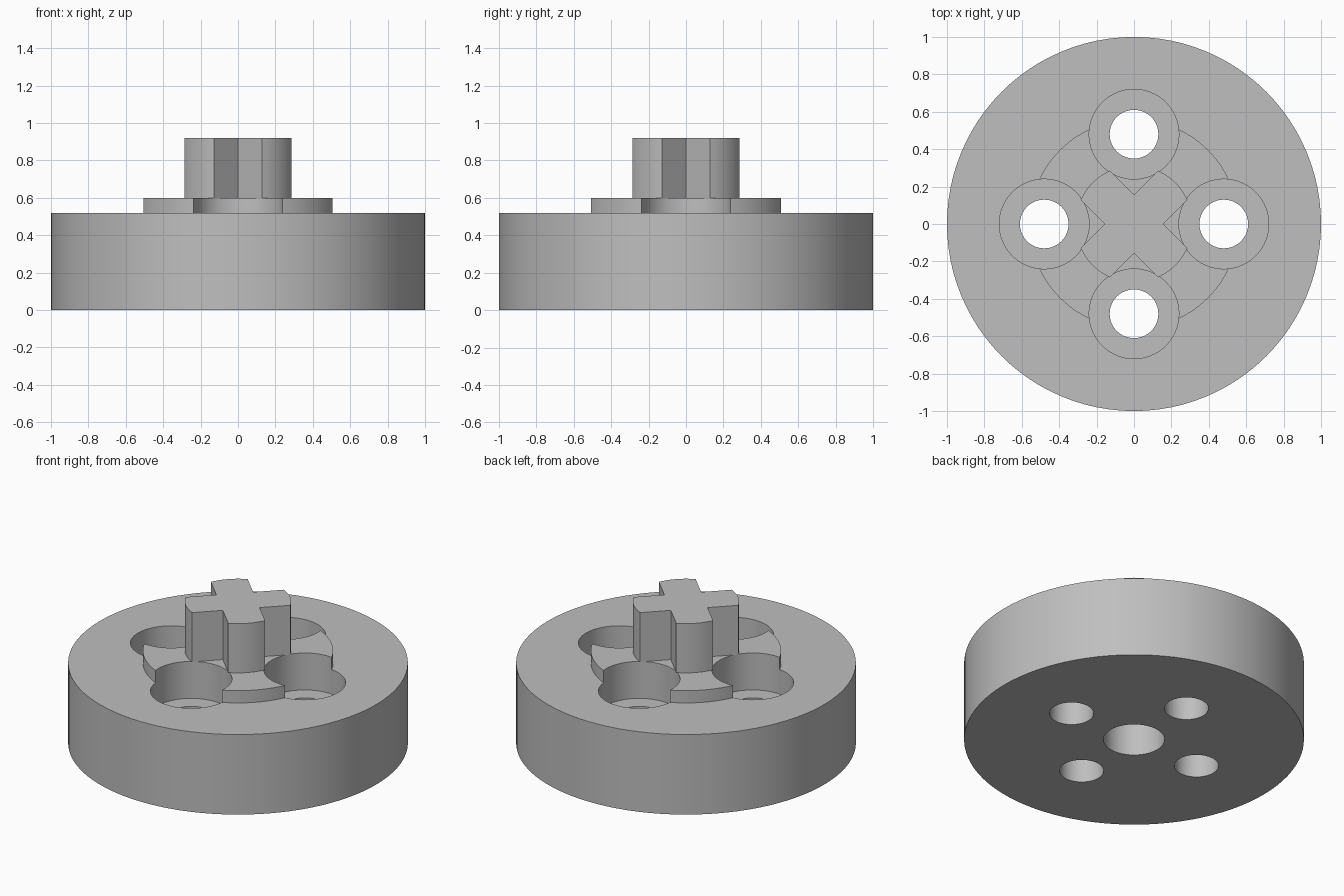
import bpy, bmesh, math

if "Cube" in bpy.data.objects:
    bpy.data.objects.remove(bpy.data.objects["Cube"])

SEG = 96
grey = bpy.data.materials.new("mid_grey")
grey.diffuse_color = (0.52, 0.52, 0.52, 1)
grey.use_nodes = True
grey.node_tree.nodes["Principled BSDF"].inputs["Base Color"].default_value = grey.diffuse_color


def finish(name, bm):
    bmesh.ops.recalc_face_normals(bm, faces=bm.faces)
    me = bpy.data.meshes.new(name)
    bm.to_mesh(me)
    bm.free()
    me.materials.append(grey)
    ob = bpy.data.objects.new(name, me)
    bpy.context.collection.objects.link(ob)
    return ob


def lathe(name, profile, seg=SEG, centre=(0, 0)):
    """Spin an (r, z) profile whose ends lie on the axis into a closed solid."""
    bm = bmesh.new()
    rings = []
    for r, z in profile:
        n = seg if r else 1
        rings.append([bm.verts.new((centre[0] + r * math.cos(2 * math.pi * i / seg),
                                    centre[1] + r * math.sin(2 * math.pi * i / seg), z))
                      for i in range(n)])
    for a, b in zip(rings, rings[1:]):
        for i in range(seg):
            quad = [a[i % len(a)], a[(i + 1) % len(a)], b[(i + 1) % len(b)], b[i % len(b)]]
            bm.faces.new(list(dict.fromkeys(quad)))
    return finish(name, bm)


def smooth(ob):
    bpy.ops.object.select_all(action='DESELECT')
    bpy.context.view_layer.objects.active = ob
    ob.select_set(True)
    bpy.ops.object.shade_smooth_by_angle(angle=math.radians(30))


# Disc with raised collar and a blind shaft bore underneath
hub = lathe("hub_disc", [(0, 0.40), (0.18, 0.40), (0.18, 0), (1, 0), (1, 0.52),
                         (0.56, 0.52), (0.56, 0.60), (0, 0.60)])

# Four counterbored screw holes
cutters = []
for k in range(4):
    a = k * math.pi / 2
    c = (0.48 * math.cos(a), 0.48 * math.sin(a))
    cut = lathe(f"screw_hole_cutter_{k + 1}", [(0, -0.1), (0.13, -0.1), (0.13, 0.36),
                                               (0.24, 0.36), (0.24, 0.8), (0, 0.8)], 64, c)
    mod = hub.modifiers.new("screw_hole", 'BOOLEAN')
    mod.operation, mod.solver, mod.object = 'DIFFERENCE', 'EXACT', cut
    cutters.append(cut)
bpy.context.view_layer.objects.active = hub
hub.select_set(True)
for mod in list(hub.modifiers):
    bpy.ops.object.modifier_apply(modifier=mod.name)
for cut in cutters:
    bpy.data.objects.remove(cut)
smooth(hub)

# Diagonal cross-shaped drive post with rounded arm ends
R, W = 0.313, 0.11
half = math.asin(W / R)
outline = []
for k in range(4):
    a = math.pi / 4 + k * math.pi / 2
    outline += [(R * math.cos(a + half * t / 4), R * math.sin(a + half * t / 4))
                for t in range(-4, 5)]
    n = a + math.pi / 4
    outline.append((W * math.sqrt(2) * math.cos(n), W * math.sqrt(2) * math.sin(n)))
bm = bmesh.new()
base = bm.faces.new([bm.verts.new((x, y, 0.60)) for x, y in outline])
top = bmesh.ops.extrude_face_region(bm, geom=[base], use_keep_orig=True)
bmesh.ops.translate(bm, vec=(0, 0, 0.32),
                    verts=[v for v in top["geom"] if isinstance(v, bmesh.types.BMVert)])
smooth(finish("cross_post", bm))
